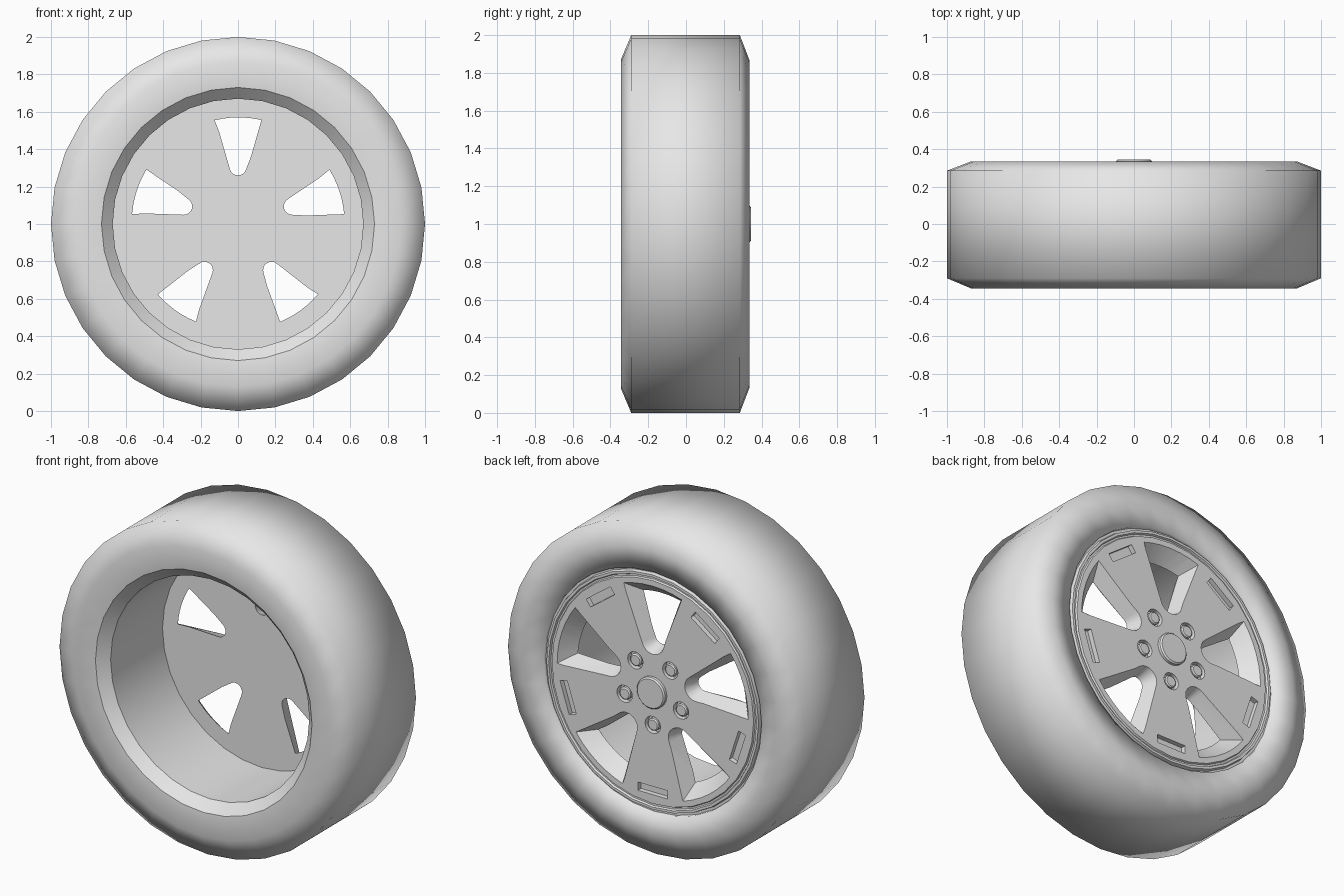
import bpy, bmesh
from math import sin, cos, pi, asin, radians

if "Cube" in bpy.data.objects:
    bpy.data.objects.remove(bpy.data.objects["Cube"])

SEG, SPOKES, CENTRE = 32, 5, 1.0
DISC_IN, DISC_OUT = 0.23, 0.32      # inner and outer faces of the wheel disc

grey = bpy.data.materials.new("plain_grey")
grey.use_nodes = True
grey.diffuse_color = (0.8, 0.8, 0.8, 1)
grey.node_tree.nodes["Principled BSDF"].inputs["Base Color"].default_value = (0.8, 0.8, 0.8, 1)


def finish(bm, name, angle=None):
    """Turn a bmesh into a shaded object with the shared material."""
    bmesh.ops.remove_doubles(bm, verts=bm.verts, dist=1e-5)
    bmesh.ops.recalc_face_normals(bm, faces=bm.faces)
    mesh = bpy.data.meshes.new(name)
    bm.to_mesh(mesh)
    bm.free()
    mesh.materials.append(grey)
    ob = bpy.data.objects.new(name, mesh)
    bpy.context.collection.objects.link(ob)
    shade(ob, angle)
    return ob


def shade(ob, angle):
    bpy.ops.object.select_all(action='DESELECT')
    bpy.context.view_layer.objects.active = ob
    ob.select_set(True)
    if angle is None:
        bpy.ops.object.shade_smooth()
    else:
        bpy.ops.object.shade_smooth_by_angle(angle=radians(angle))


def loft(bm, rings, caps=False):
    """Bridge closed rings of points, optionally capping both ends."""
    loops = [[bm.verts.new(p) for p in ring] for ring in rings]
    n = len(loops[0])
    for a, b in zip(loops, loops[1:]):
        for i in range(n):
            j = (i + 1) % n
            bm.faces.new((a[i], a[j], b[j], b[i]))
    if caps:
        bm.faces.new(loops[0])
        bm.faces.new(loops[-1])


def circle(r, y, cx=0.0, cz=CENTRE, n=SEG):
    return [(cx + r * cos(2 * pi * i / n), y, cz + r * sin(2 * pi * i / n)) for i in range(n)]


def lathe(bm, profile, caps=False, **where):
    loft(bm, [circle(r, y, **where) for r, y in profile], caps)


def polar(u, v, y, a):
    """u runs outward along angle a, v runs across it."""
    return (u * cos(a) - v * sin(a), y, CENTRE + u * sin(a) + v * cos(a))


# Tyre
bm = bmesh.new()
lathe(bm, [(0.73, -0.33), (0.87, -0.345), (1.0, -0.29), (1.0, 0.285),
           (0.87, 0.335), (0.735, 0.322), (0.735, 0.29)])
finish(bm, "tyre")

# Rim barrel and disc, one closed turned solid
bm = bmesh.new()
lathe(bm, [(0.67, DISC_IN), (0.67, -0.27), (0.73, -0.33), (0.735, 0.3), (0.72, 0.3),
           (0.715, 0.322), (0.7, 0.322), (0.695, 0.31), (0.685, 0.31), (0.68, DISC_OUT)], caps=True)
rim = finish(bm, "rim")


def window_ring(t, a):
    """Rounded wedge outline, t = 0 at the inner face and 1 at the outer face."""
    outer = 0.57 + 0.075 * t
    half = asin((0.125 + 0.07 * t) / outer)
    tip = 0.045 + 0.03 * t
    pts = [(outer * cos(half * k / 3), outer * sin(half * k / 3)) for k in range(-3, 4)]
    pts += [(0.305 + tip * cos(b), tip * sin(b))
            for b in [radians(105 + 150 * k / 8) for k in range(9)]]
    y = DISC_IN + (DISC_OUT - DISC_IN) * t
    return [polar(u, v, y, a) for u, v in pts]


# Cutter for windows, slots and bolt recesses
bm = bmesh.new()
spoke_angles = [-pi / 2 + 2 * pi * k / SPOKES for k in range(SPOKES)]
bolts = [polar(0.2, 0, 0, a) for a in spoke_angles]
for a, (bx, _, bz) in zip(spoke_angles, bolts):
    loft(bm, [window_ring(t, a + pi) for t in (-0.3, 1.3)], True)
    loft(bm, [[polar(0.6 + u, v, y, a) for u, v in
               ((-0.025, -0.1), (0.025, -0.1), (0.025, 0.1), (-0.025, 0.1))]
              for y in (DISC_OUT - 0.03, DISC_OUT + 0.03)], True)
    lathe(bm, [(0.052, DISC_OUT - 0.035), (0.052, DISC_OUT + 0.03)], True, cx=bx, cz=bz, n=16)
cutter = finish(bm, "rim_cutter", 30)
cutter.hide_render = True

cut = rim.modifiers.new("openings", 'BOOLEAN')
cut.operation, cut.solver, cut.object = 'DIFFERENCE', 'EXACT', cutter
bpy.context.view_layer.objects.active = rim
bpy.ops.object.modifier_apply(modifier=cut.name)
bpy.data.objects.remove(cutter)
shade(rim, 30)

# Bolts seated in the recesses
for k, (bx, _, bz) in enumerate(bolts):
    bm = bmesh.new()
    lathe(bm, [(0.038, DISC_OUT - 0.04), (0.038, DISC_OUT - 0.006), (0.031, DISC_OUT)],
          True, cx=bx, cz=bz, n=12)
    finish(bm, f"bolt_{k + 1}", 30)

# Centre cap
bm = bmesh.new()
lathe(bm, [(0.095, DISC_OUT - 0.01), (0.095, 0.337), (0.087, 0.345)], True)
finish(bm, "centre_cap", 30)
